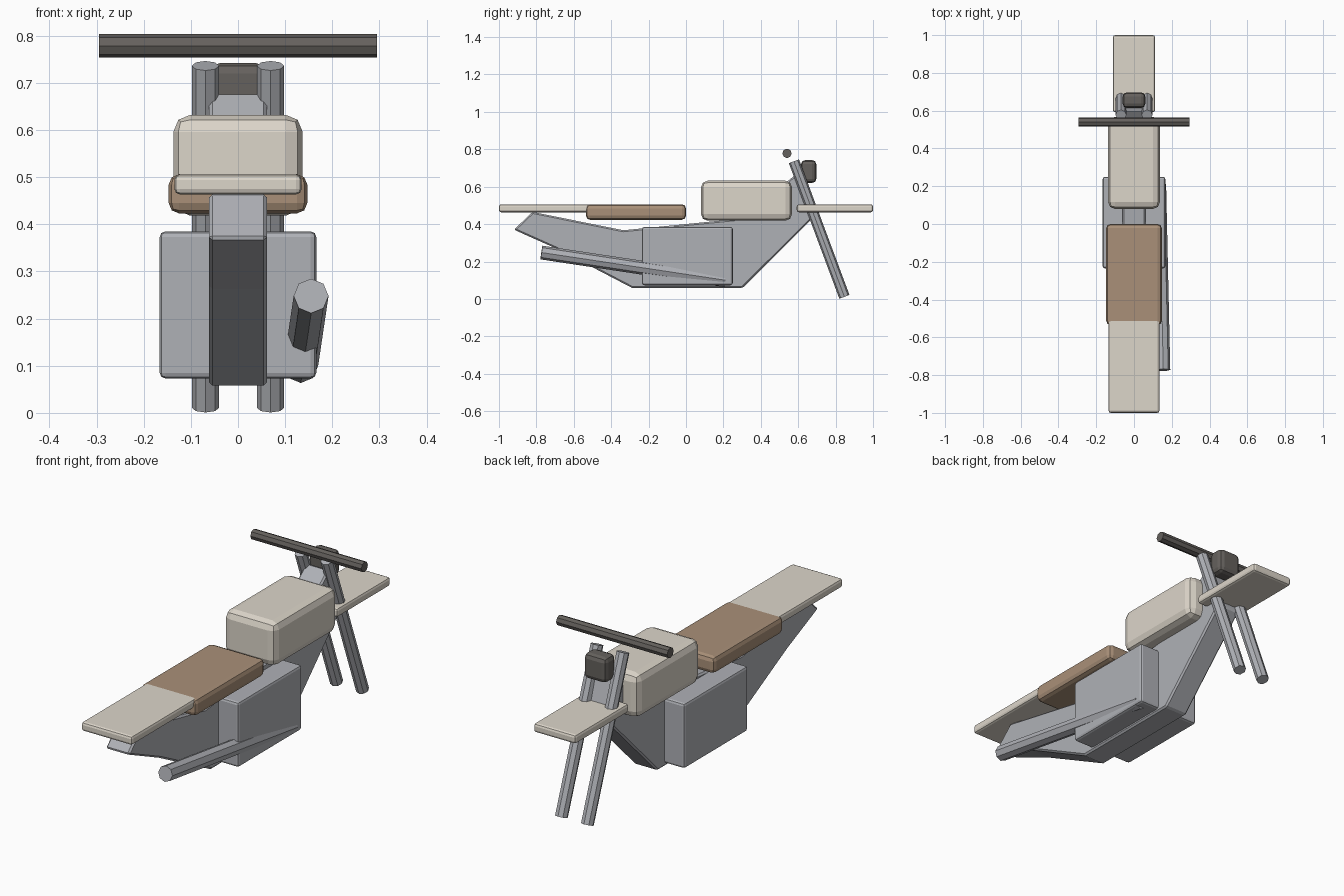
import bpy, bmesh
from mathutils import Vector

if "Cube" in bpy.data.objects:
    bpy.data.objects.remove(bpy.data.objects["Cube"])


def material(name, rgb):
    m = bpy.data.materials.new(name)
    m.diffuse_color = (*rgb, 1)
    m.use_nodes = True
    m.node_tree.nodes["Principled BSDF"].inputs["Base Color"].default_value = m.diffuse_color
    return m


cream = material("cream_paint", (0.72, 0.67, 0.59))
brown = material("brown_leather", (0.40, 0.28, 0.19))
steel = material("steel", (0.43, 0.44, 0.47))
dark = material("dark_metal", (0.13, 0.12, 0.11))


def finish(name, bm, mat, bevel=0.0, segments=1):
    bmesh.ops.recalc_face_normals(bm, faces=bm.faces)
    me = bpy.data.meshes.new(name)
    bm.to_mesh(me)
    bm.free()
    ob = bpy.data.objects.new(name, me)
    bpy.context.collection.objects.link(ob)
    me.materials.append(mat)
    if bevel:
        mod = ob.modifiers.new("bevel", 'BEVEL')
        mod.width = bevel
        mod.segments = segments
        mod.limit_method = 'ANGLE'
    return ob


def box(name, half_x, y, z, mat, bevel, segments=2):
    bm = bmesh.new()
    bmesh.ops.create_cube(bm, size=1)
    bmesh.ops.scale(bm, vec=(2 * half_x, y[1] - y[0], z[1] - z[0]), verts=bm.verts)
    bmesh.ops.translate(bm, vec=(0, sum(y) / 2, sum(z) / 2), verts=bm.verts)
    return finish(name, bm, mat, bevel, segments)


def tube(name, start, end, radius, mat):
    a, b = Vector(start), Vector(end)
    bm = bmesh.new()
    bmesh.ops.create_cone(bm, cap_ends=True, segments=8, radius1=radius,
                          radius2=radius, depth=(b - a).length)
    ob = finish(name, bm, mat)
    ob.location = (a + b) / 2
    ob.rotation_mode = 'QUATERNION'
    ob.rotation_quaternion = (b - a).to_track_quat('Z', 'Y')
    return ob


# Frame: side profile (y, z) extruded across the width
profile = [(-0.92, 0.37), (-0.82, 0.465), (-0.335, 0.367), (0.30, 0.43),
           (0.605, 0.68), (0.685, 0.44), (0.302, 0.058), (-0.287, 0.058),
           (-0.68, 0.263)]
bm = bmesh.new()
face = bm.faces.new([bm.verts.new((-0.062, y, z)) for y, z in profile])
side = bmesh.ops.extrude_face_region(bm, geom=[face])["geom"]
bmesh.ops.translate(bm, vec=(0.124, 0, 0),
                    verts=[v for v in side if isinstance(v, bmesh.types.BMVert)])
finish("frame", bm, steel, 0.008)

# Body blocks
box("engine_block", 0.166, (-0.235, 0.25), (0.073, 0.385), steel, 0.012)
box("fuel_tank", 0.137, (0.08, 0.567), (0.418, 0.632), cream, 0.036)
box("seat", 0.147, (-0.535, 0.0), (0.423, 0.506), brown, 0.022)
box("rear_fender", 0.135, (-1.0, -0.50), (0.463, 0.506), cream, 0.012)
box("front_fender", 0.112, (0.592, 1.0), (0.463, 0.506), cream, 0.012)
box("headlight", 0.06, (0.615, 0.697), (0.62, 0.742), dark, 0.022)

# Tubes
for label, s in (("left", -1), ("right", 1)):
    tube(label + "_fork", (s * 0.069, 0.847, 0.011), (s * 0.069, 0.577, 0.736), 0.029, steel)
tube("handlebar", (-0.295, 0.54, 0.778), (0.295, 0.54, 0.778), 0.025, dark)
tube("exhaust_pipe", (0.133, 0.21, 0.1), (0.155, -0.773, 0.248), 0.037, steel)
